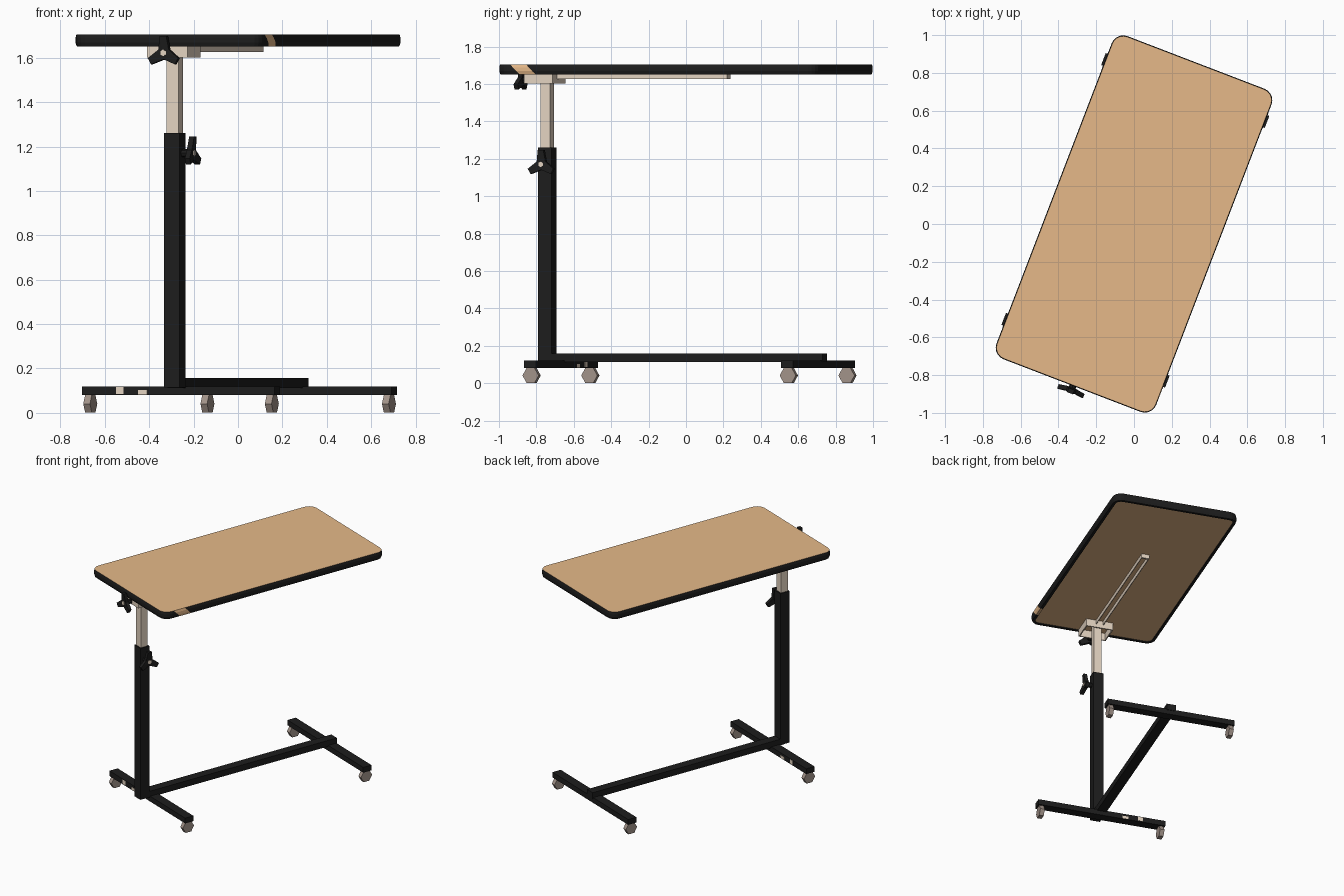
import bpy, bmesh, math
from mathutils import Matrix

if "Cube" in bpy.data.objects:
    bpy.data.objects.remove(bpy.data.objects["Cube"])

TURN = math.radians(-21)      # whole table is turned about z; local x = width, local y = length


def mat(name, col):
    m = bpy.data.materials.new(name)
    m.diffuse_color = (*col, 1)
    m.use_nodes = True
    m.node_tree.nodes["Principled BSDF"].inputs["Base Color"].default_value = m.diffuse_color
    return m


BLACK = mat("black_metal", (0.012, 0.012, 0.012))
TAN = mat("tan_wood", (0.79, 0.485, 0.25))
CHROME = mat("pale_steel", (0.78, 0.66, 0.54))
TAUPE = mat("taupe_caster", (0.36, 0.29, 0.25))


def finish(name, bm, *mats):
    bmesh.ops.recalc_face_normals(bm, faces=bm.faces)
    me = bpy.data.meshes.new(name)
    bm.to_mesh(me)
    bm.free()
    for m in mats:
        me.materials.append(m)
    ob = bpy.data.objects.new(name, me)
    ob.rotation_euler.z = TURN
    bpy.context.collection.objects.link(ob)
    return ob


def add_box(bm, x0, x1, y0, y1, z0, z1):
    m = (Matrix.Translation(((x0 + x1) / 2, (y0 + y1) / 2, (z0 + z1) / 2))
         @ Matrix.Diagonal((x1 - x0, y1 - y0, z1 - z0, 1)))
    bmesh.ops.create_cube(bm, size=1, matrix=m)


def boxes(name, material, *dims):
    bm = bmesh.new()
    for d in dims:
        add_box(bm, *d)
    return finish(name, bm, material)


def outline(inset, z):
    """Rounded rectangle with two extra points on the right edge for the slanted bare patch."""
    hx, hy, r = 0.453, 0.916, 0.065
    pts = []
    for sx, sy, a0 in ((1, 1, 0), (-1, 1, 90), (-1, -1, 180), (1, -1, 270)):
        for k in range(6):
            a = math.radians(a0 + 18 * k)
            pts.append((sx * (hx - r) + (r - inset) * math.cos(a),
                        sy * (hy - r) + (r - inset) * math.sin(a)))
    slant = 1.677 - z
    return pts + [(hx - inset, -0.807 + slant), (hx - inset, -0.716 + slant)]


def loft(bm, rings, close=False):
    loops = [[bm.verts.new((x, y, z)) for x, y in outline(i, z)] for i, z in rings]
    n = len(loops[0])
    for a, b in zip(loops, loops[1:]):
        for k in range(n):
            f = bm.faces.new((a[k], a[(k + 1) % n], b[(k + 1) % n], b[k]))
            f.material_index = 1 if (not close and k == n - 2) else 0
    if close:
        bm.faces.new(loops[0])
        bm.faces.new(loops[-1])


# table top: wood slab and black edge band
bm = bmesh.new()
loft(bm, [(0.006, 1.657), (0.006, 1.699), (0.004, 1.705)], close=True)
finish("table_top", bm, TAN)
bm = bmesh.new()
loft(bm, [(0.025, 1.657), (0.025, 1.651), (0.006, 1.651), (0, 1.668), (0, 1.688), (0.004, 1.7045)])
finish("edge_band", bm, BLACK, TAN)

# open channel and bracket frame below the top
t = 0.005
boxes("slide_channel", CHROME,
      (-0.028, -0.028 + t, -0.76, 0.245, 1.627, 1.658),
      (0.028 - t, 0.028, -0.76, 0.245, 1.627, 1.658),
      (-0.028, 0.028, 0.23, 0.245, 1.627, 1.658))
boxes("top_bracket", CHROME,
      (-0.098, -0.09, -0.89, -0.728, 1.602, 1.658),
      (0.09, 0.098, -0.89, -0.728, 1.602, 1.658),
      (-0.098, 0.098, -0.89, -0.882, 1.602, 1.658),
      (-0.098, 0.098, -0.736, -0.728, 1.602, 1.658))

# telescoping post
P = -0.795
boxes("inner_post", CHROME, (-0.028, 0.028, P - 0.028, P + 0.028, 0.6, 1.657))
boxes("outer_post", BLACK, (-0.037, 0.037, P - 0.038, P + 0.038, 0.115, 1.26))

# base: long bar and two feet with six-sided casters
boxes("base_bar", BLACK, (-0.034, 0.034, P, 0.795, 0.112, 0.158))
for label, fy in (("front", -0.716), ("back", 0.757)):
    boxes(label + "_foot", BLACK, (-0.464, 0.464, fy - 0.034, fy + 0.034, 0.08, 0.12))
    for side, sx in (("left", -1), ("right", 1)):
        bm = bmesh.new()
        bmesh.ops.create_cone(bm, cap_ends=True, segments=6, radius1=0.046, radius2=0.046, depth=0.032,
                              matrix=Matrix.Translation((sx * 0.438, fy, 0.041))
                              @ Matrix.Rotation(math.pi / 2, 4, 'Y')
                              @ Matrix.Rotation(math.pi / 2, 4, 'Z'))
        # turn any pointed-bottom hexagon so that it stands on a flat side
        if min(v.co.z for v in bm.verts) < -0.002:
            bmesh.ops.rotate(bm, verts=bm.verts, cent=(sx * 0.438, fy, 0.041),
                             matrix=Matrix.Rotation(math.pi / 6, 3, 'X'))
        finish(f"{label}_{side}_caster", bm, TAUPE)

# small bare-metal patches on the left half of the front foot, as thin plates
boxes("bare_metal_patches", CHROME,
      (-0.30, -0.265, -0.7515, -0.6805, 0.086, 0.117),
      (-0.195, -0.15, -0.7515, -0.6805, 0.083, 0.103))


def knob(name, place):
    """Three-armed clamp knob facing local +z, one arm along local +y."""
    bm = bmesh.new()
    prof = []
    for k in range(3):
        a = math.pi / 2 + k * 2 * math.pi / 3
        for r, da, z in ((0.029, -1.047, 0), (0.077, -0.21, 0.008), (0.077, 0.21, 0.008)):
            prof.append((r * math.cos(a + da), r * math.sin(a + da), z))
    lo, hi = ([bm.verts.new((x, y, z + d)) for x, y, z in prof] for d in (-0.012, 0.012))
    cl, ch = bm.verts.new((0, 0, -0.012)), bm.verts.new((0, 0, 0.012))
    for k in range(9):
        j = (k + 1) % 9
        bm.faces.new((lo[k], lo[j], hi[j], hi[k]))
        bm.faces.new((lo[j], lo[k], cl))
        bm.faces.new((hi[k], hi[j], ch))
    # hub behind the arms
    bmesh.ops.create_cone(bm, cap_ends=True, segments=8, radius1=0.017, radius2=0.02, depth=0.05,
                          matrix=Matrix.Translation((0, 0, -0.028)))
    bm.transform(place)
    finish(name, bm, BLACK)
    bm = bmesh.new()
    bmesh.ops.create_cone(bm, cap_ends=True, segments=6, radius1=0.015, radius2=0.015, depth=0.02,
                          matrix=place @ Matrix.Translation((0, 0, 0.007)))
    finish(name + "_stud", bm, CHROME)


# clamp knobs: one at the end of the bracket, one on the side of the post
RX = Matrix.Rotation(math.pi / 2, 4, 'X')
knob("top_knob", Matrix.Translation((0.005, -0.938, 1.622)) @ RX)
knob("height_knob", Matrix.Translation((0.08, P, 1.17)) @ Matrix.Rotation(math.pi / 2, 4, 'Z') @ RX)
